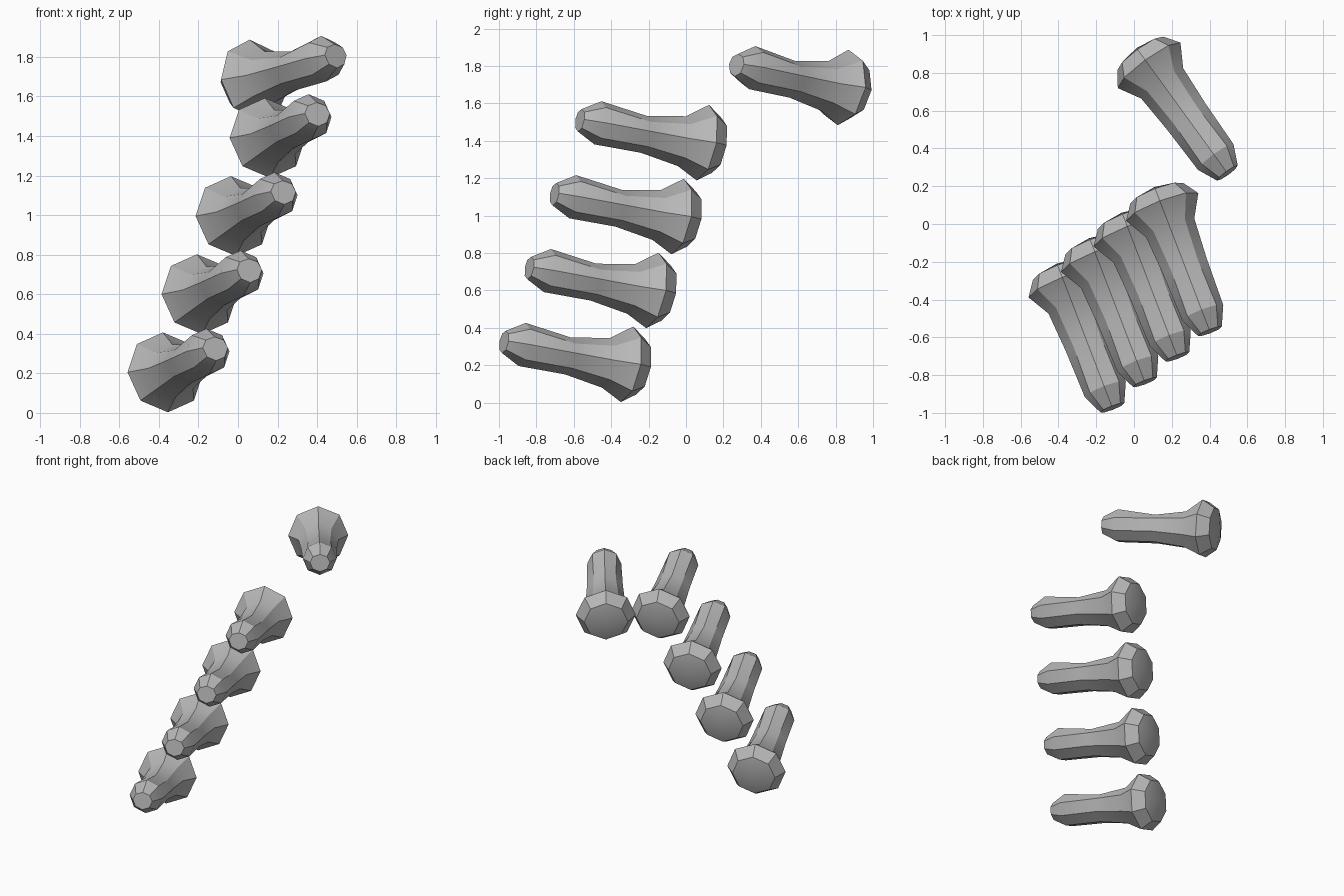
import bpy
import bmesh
import math
from mathutils import Matrix, Vector

cube = bpy.data.objects.get("Cube")
if cube:
    bpy.data.objects.remove(cube, do_unlink=True)

# One plain grey for everything
grey = bpy.data.materials.new("plain_grey")
grey.use_nodes = True
colour = (0.48, 0.48, 0.48, 1)
grey.diffuse_color = colour
grey.node_tree.nodes["Principled BSDF"].inputs["Base Color"].default_value = colour

SIDES = 8
PITCH = math.radians(10)

# Rings along the finger: distance, half width, height up, depth down, pinch
RINGS = [
    (-0.08, 0.15, 0.15, 0.15, 1),
    (0.0, 0.205, 0.205, 0.205, 1),
    (0.12, 0.137, 0.122, 0.148, 0.92),
    (0.34, 0.123, 0.085, 0.115, 0.88),
    (0.61, 0.116, 0.117, 0.117, 1),
    (0.715, 0.068, 0.056, 0.066, 1),
]


def make_finger(name, centre, turn):
    bm = bmesh.new()
    loops = []
    for dist, wide, up, down, pinch in RINGS:
        loop = []
        for i in range(SIDES):
            a = math.tau * i / SIDES
            x, z = math.cos(a), math.sin(a)
            # Upper diagonal corners are drawn in along the shaft
            k = pinch if i in (1, 3) else 1
            loop.append(bm.verts.new((x * wide * k, -dist, z * k * (up if z > 0 else down))))
        loops.append(loop)
    # Side quads between neighbouring rings
    for a, b in zip(loops, loops[1:]):
        for i in range(SIDES):
            j = (i + 1) % SIDES
            bm.faces.new((a[i], a[j], b[j], b[i]))
    # Shallow domed knuckle and flat tip
    pole = bm.verts.new((0, 0.115, 0))
    for i in range(SIDES):
        bm.faces.new((pole, loops[0][(i + 1) % SIDES], loops[0][i]))
    bm.faces.new(loops[-1])
    bmesh.ops.recalc_face_normals(bm, faces=bm.faces[:])

    mesh = bpy.data.meshes.new(name)
    bm.to_mesh(mesh)
    bm.free()
    mesh.materials.append(grey)
    obj = bpy.data.objects.new(name, mesh)
    bpy.context.collection.objects.link(obj)
    obj.matrix_world = (Matrix.Translation(centre)
                        @ Matrix.Rotation(math.radians(turn), 4, "Z")
                        @ Matrix.Rotation(-PITCH, 4, "X"))
    bpy.ops.object.select_all(action="DESELECT")
    obj.select_set(True)
    bpy.context.view_layer.objects.active = obj
    bpy.ops.object.shade_smooth_by_angle(angle=math.radians(30))


# Four fingers stepping up and back, then the turned thumb
start = Vector((-0.367, -0.315, 0.205))
step = Vector((0.172, 0.135, 0.395))
for n, name in enumerate(("little_finger", "ring_finger", "middle_finger", "index_finger")):
    make_finger(name, start + step * n, 21)
make_finger("thumb", Vector((0.08, 0.84, 1.685)), 36)
